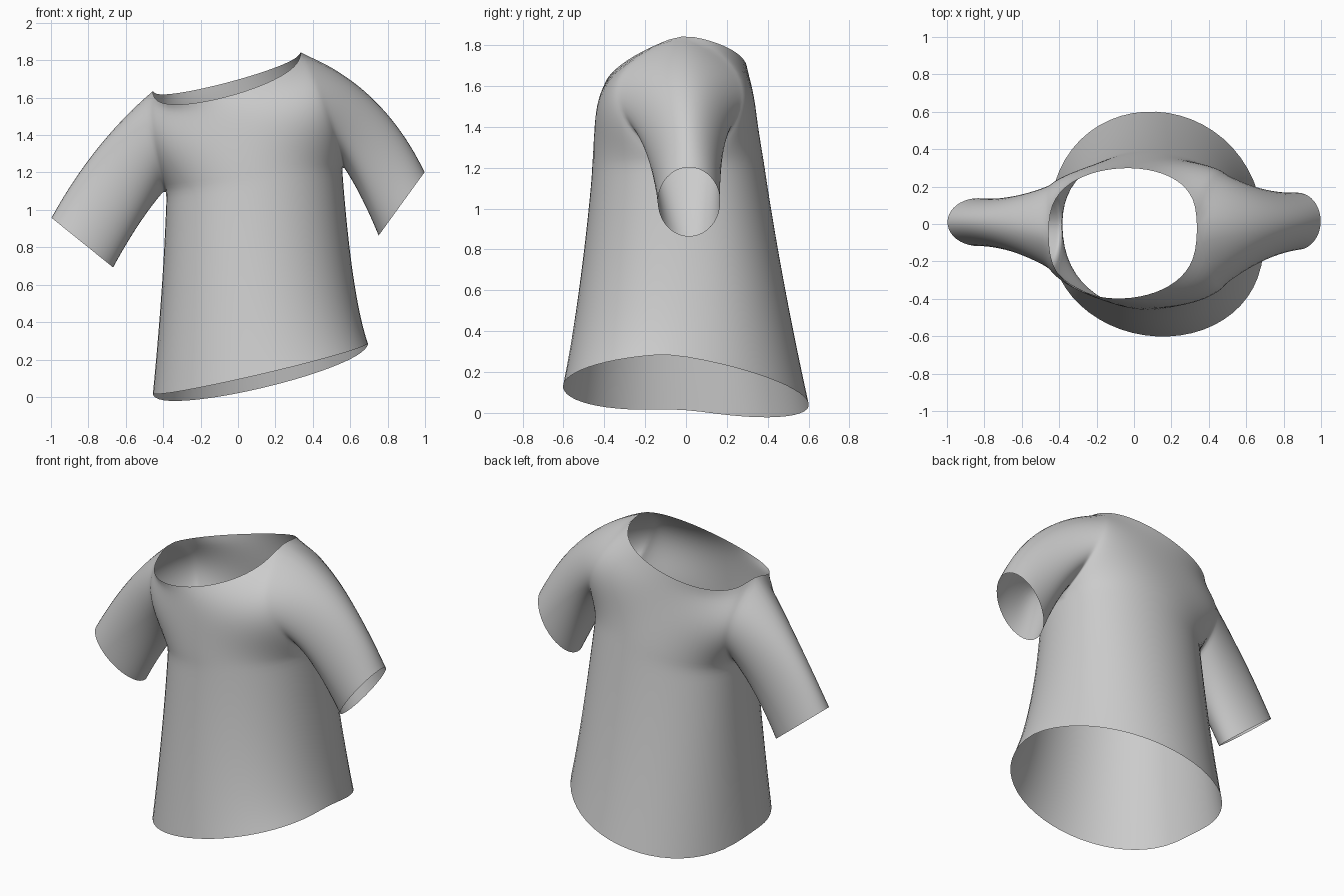
import bpy, bmesh
from math import sin, cos, pi
from mathutils import Vector

if "Cube" in bpy.data.objects:
    bpy.data.objects.remove(bpy.data.objects["Cube"])

COLS, LOW, UP, SLV = 14, 14, 10, 12


def blend(keys, t):
    """Smooth polynomial through evenly spaced key tuples."""
    n = len(keys) - 1
    out = [0.0] * len(keys[0])
    for i, k in enumerate(keys):
        w = 1.0
        for j in range(n + 1):
            if j != i:
                w *= (t * n - j) / (i - j)
        out = [o + w * c for o, c in zip(out, k)]
    return out


def row(key):
    """Half cross-section: left edge, right edge, depth and height of middle, roundness."""
    l, r, my, mz, e = Vector(key[0:3]), Vector(key[3:6]), key[6], key[7], key[8]
    pts = []
    for i in range(COLS + 1):
        a = -pi / 2 + pi * i / COLS
        p = l.lerp(r, (sin(a) + 1) / 2)
        c = max(cos(a), 0.0) ** e if 0 < i < COLS else 0.0
        p.y += (my - (l.y + r.y) / 2) * c
        p.z += (mz - (l.z + r.z) / 2) * c
        pts.append(p)
    return pts


# Front and back panels: hem, waist, armpit / armpit, chest, shoulder, neck
hem, waist, pit = (-.46, -.02, .02, .70, -.08, .29), (-.412, 0, .58, .62, 0, .65), (-.385, 0, 1.10, .56, 0, 1.23)
neck = (-.46, -.05, 1.645, .34, -.02, 1.855)
panels = {
    "front": ([hem + (-.605, .12, .88), waist + (-.525, .62, .88), pit + (-.465, 1.15, .88)],
              [pit + (-.465, 1.15, .88),
               (-.42, -.20, 1.25, .53, -.24, 1.37, -.455, 1.30, 1.3),
               (-.46, -.23, 1.46, .45, -.33, 1.61, -.435, 1.46, 1.4),
               neck + (-.40, 1.605, .7)]),
    "back": ([hem + (.605, .045, .88), waist + (.49, .60, .88), pit + (.395, 1.15, .88)],
             [pit + (.395, 1.15, .88),
              (-.42, .18, 1.25, .53, .20, 1.37, .365, 1.33, 1.3),
              (-.46, .19, 1.46, .45, .27, 1.61, .33, 1.51, 1.4),
              neck + (.30, 1.68, .7)]),
}

bm = bmesh.new()


def skin(rows):
    grid = [[bm.verts.new(p) for p in r] for r in rows]
    for a, b in zip(grid, grid[1:]):
        for i in range(len(a) - 1):
            bm.faces.new((a[i], a[i + 1], b[i + 1], b[i]))


upper = {}
for name, (low, up) in panels.items():
    upper[name] = [row(blend(up, i / UP)) for i in range(UP + 1)]
    skin([row(blend(low, i / LOW)) for i in range(LOW)] + upper[name])


# Sleeves: armhole loop lofted through a mid ring to the cuff
def ring(top, bottom, cy, ry):
    t, b = Vector((top[0], cy, top[1])), Vector((bottom[0], cy, bottom[1]))
    pts = []
    for i in range(2 * UP + 1):
        a = pi * i / UP
        p = b.lerp(t, (1 - cos(a)) / 2)
        p.y -= ry * sin(a)
        pts.append(p)
    return pts


sleeves = [
    (0, ring((-.755, 1.33), (-.525, .925), 0, .15), ring((-1.0, .96), (-.665, .69), .01, .13)),
    (-1, ring((.725, 1.595), (.655, 1.07), -.005, .195), ring((1.0, 1.205), (.75, .86), .015, .155)),
]
for col, mid, cuff in sleeves:
    hole = [r[col] for r in upper["front"]] + [r[col] for r in reversed(upper["back"])][1:]
    skin([[Vector(blend((h, m, c), i / SLV)) for h, m, c in zip(hole, mid, cuff)]
          for i in range(SLV + 1)])

# Join the parts into one open cloth surface facing outwards
bmesh.ops.remove_doubles(bm, verts=bm.verts, dist=0.0005)
bmesh.ops.recalc_face_normals(bm, faces=bm.faces)
bm.normal_update()
chest = min(bm.faces, key=lambda f: (f.calc_center_median() - Vector((.1, -.5, .8))).length)
if chest.normal.y > 0:
    bmesh.ops.reverse_faces(bm, faces=bm.faces)

mesh = bpy.data.meshes.new("shirt")
bm.to_mesh(mesh)
bm.free()
shirt = bpy.data.objects.new("shirt", mesh)
bpy.context.collection.objects.link(shirt)
for p in mesh.polygons:
    p.use_smooth = True
smooth = shirt.modifiers.new("smooth", 'SUBSURF')
smooth.levels = smooth.render_levels = 1
